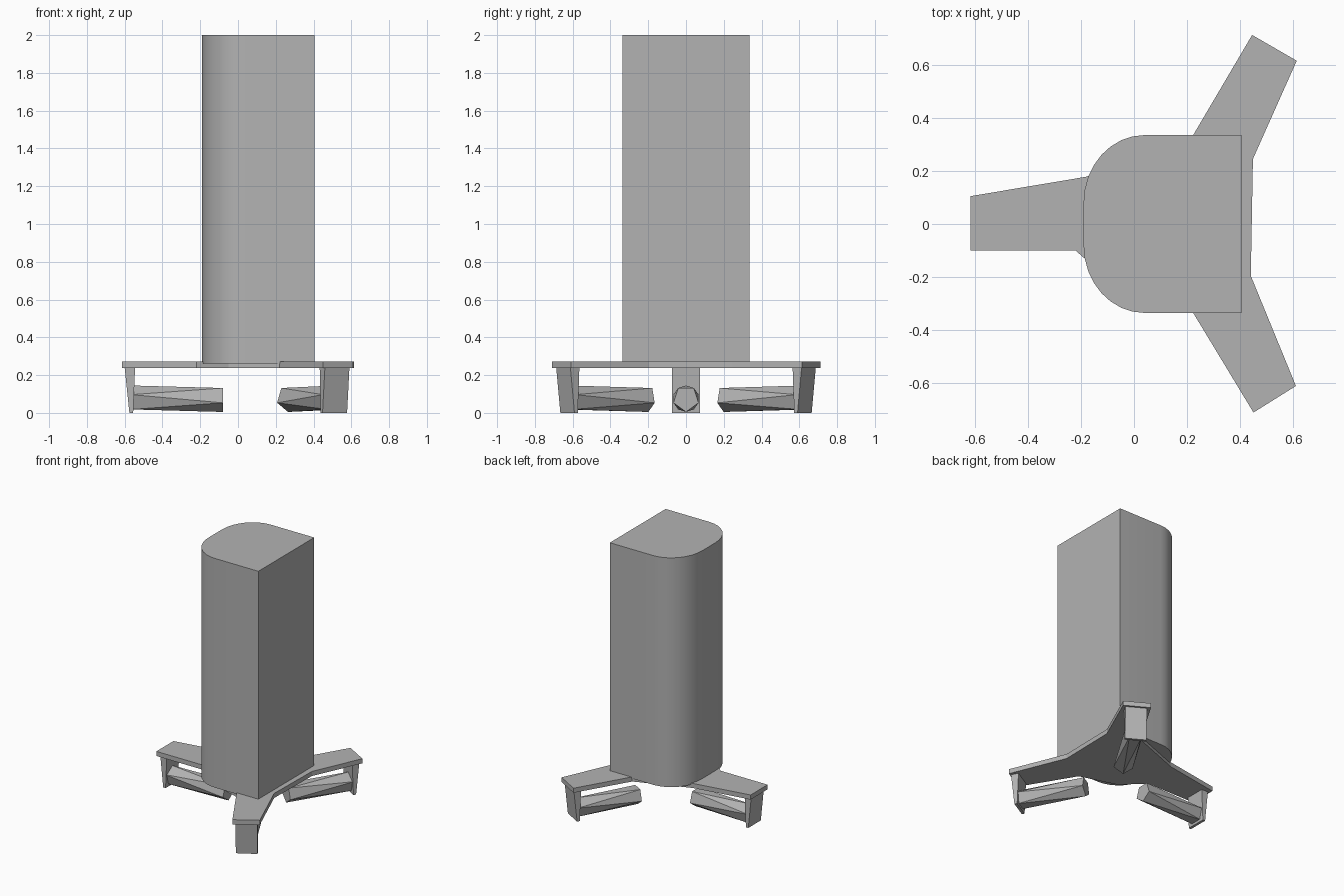
import bpy, bmesh, math
from mathutils import Matrix, Vector

if "Cube" in bpy.data.objects:
    bpy.data.objects.remove(bpy.data.objects["Cube"], do_unlink=True)

grey = bpy.data.materials.new("plain_grey")
grey.use_nodes = True
GREY = (0.45, 0.45, 0.45, 1)
grey.diffuse_color = GREY
grey.node_tree.nodes["Principled BSDF"].inputs["Base Color"].default_value = GREY


def finish(bm, name):
    bmesh.ops.recalc_face_normals(bm, faces=bm.faces)
    mesh = bpy.data.meshes.new(name)
    bm.to_mesh(mesh)
    bm.free()
    obj = bpy.data.objects.new(name, mesh)
    bpy.context.collection.objects.link(obj)
    mesh.materials.append(grey)
    return obj


def prism(name, outline, z0, z1):
    """Extrude a flat outline upwards."""
    bm = bmesh.new()
    face = bm.faces.new([bm.verts.new((x, y, z0)) for x, y in outline])
    top = bmesh.ops.extrude_face_region(bm, geom=[face])["geom"]
    bmesh.ops.translate(bm, vec=(0, 0, z1 - z0),
                        verts=[v for v in top if isinstance(v, bmesh.types.BMVert)])
    return finish(bm, name)


def hull(name, points, matrix):
    bm = bmesh.new()
    for p in points:
        bm.verts.new(matrix @ Vector(p))
    bmesh.ops.convex_hull(bm, input=bm.verts)
    return finish(bm, name)


# Column: square on one side, rounded corners on the other
arc = []
for i in range(9):
    a = math.pi / 2 * i / 8
    arc.append((0.04 - 0.23 * math.sin(a), 0.08 + 0.255 * math.cos(a)))
half = [(0.405, 0.335)] + arc
column = prism("column", half + [(x, -y) for x, y in reversed(half)], 0.262, 2.0)
bpy.context.view_layer.objects.active = column
column.select_set(True)
bpy.ops.object.shade_smooth_by_angle(angle=math.radians(35))
column.select_set(False)

# Three-armed base plate
prism("base_plate", [
    (0.445, 0.712), (0.613, 0.615), (0.448, 0.245), (0.44, -0.195),
    (0.61, -0.61), (0.45, -0.71), (0.22, -0.33), (-0.05, -0.25),
    (-0.22, -0.1), (-0.615, -0.1), (-0.615, 0.105), (-0.18, 0.178),
    (0.22, 0.33)], 0.237, 0.272)

# Bracket and faceted roller under each arm, arranged around the hub
bracket = [(x, y, z) for y in (-0.075, 0.075) for x, z in
           ((0.75, 0.24), (0.695, 0.24), (0.705, 0.0), (0.725, 0.0))]
roller = []
for r, turn in ((0.715, 0), (0.23, 36)):
    for i in range(5):
        a = math.radians(90 + turn + 72 * i)
        roller.append((r, 0.07 * math.cos(a), 0.075 + 0.07 * math.sin(a)))

for side, angle in (("right", 180), ("back_left", 60), ("front_left", -60)):
    place = Matrix.Translation((0.15, 0, 0)) @ Matrix.Rotation(math.radians(angle), 4, "Z")
    hull(side + "_bracket", bracket, place)
    hull(side + "_roller", roller, place)
